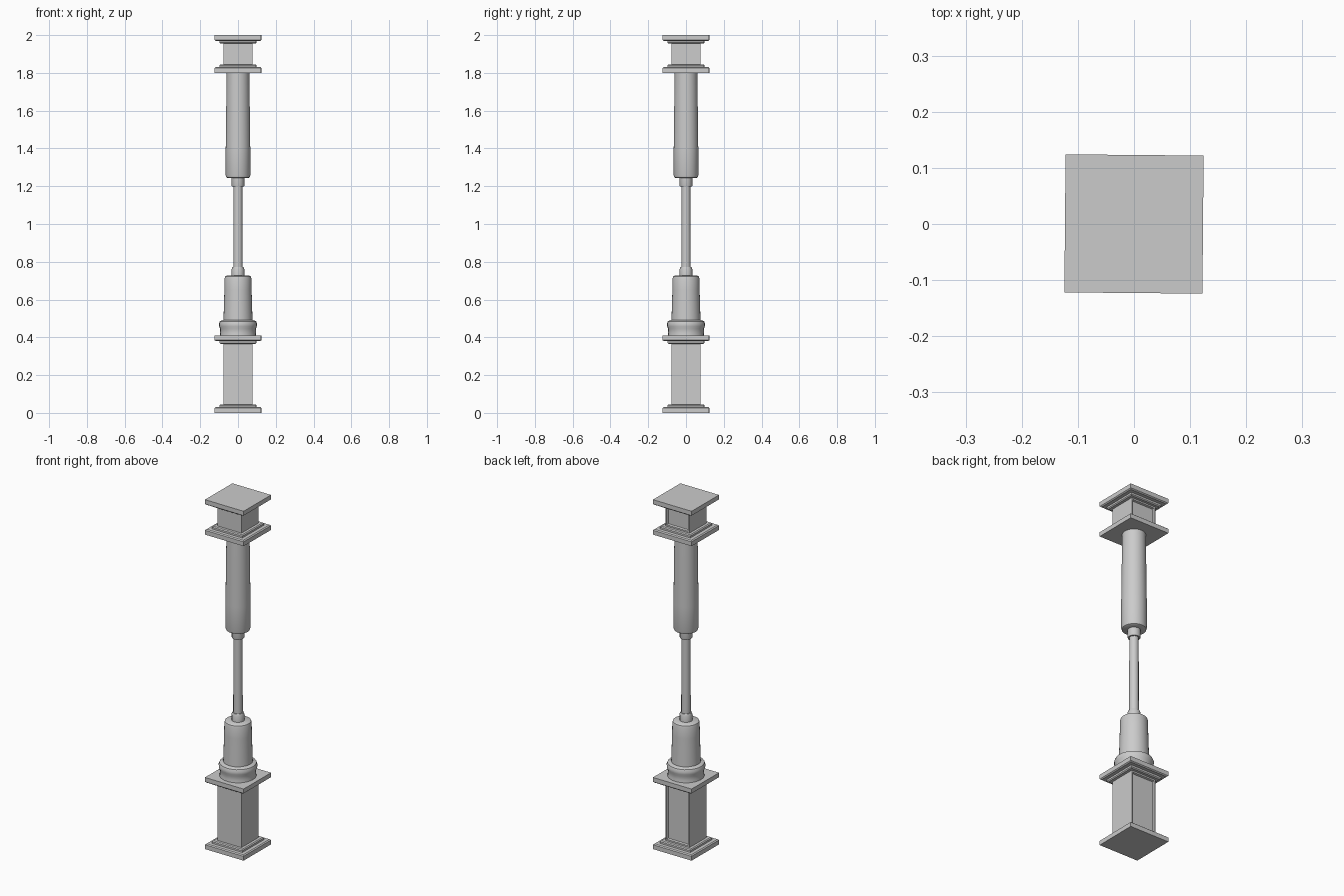
import bpy, bmesh, math
from mathutils import Vector

if "Cube" in bpy.data.objects:
    bpy.data.objects.remove(bpy.data.objects["Cube"])

TWIST = math.radians(-0.5)


def lathe(name, profile, sides, square=False, panel=False):
    """Loft a closed solid from (half-width, z) points, round or square."""
    bm = bmesh.new()
    k = math.sqrt(2) if square else 1.0
    start = TWIST + (math.pi / 4 if square else 0)
    rings = []
    for r, z in profile:
        rings.append([bm.verts.new((r * k * math.cos(start + 2 * math.pi * i / sides),
                                    r * k * math.sin(start + 2 * math.pi * i / sides), z))
                      for i in range(sides)])
    for a, b in zip(rings, rings[1:]):
        for i in range(sides):
            j = (i + 1) % sides
            bm.faces.new((a[i], a[j], b[j], b[i]))
    bm.faces.new(rings[0][::-1])
    bm.faces.new(rings[-1])
    bm.normal_update()
    if panel:
        # recessed panel on the back face
        back = max(bm.faces, key=lambda f: f.normal.dot(Vector((0, 1, 0))))
        bmesh.ops.inset_region(bm, faces=[back], thickness=0.012)
        bmesh.ops.inset_region(bm, faces=[back], thickness=0.005, depth=-0.01)
    mesh = bpy.data.meshes.new(name)
    bm.to_mesh(mesh)
    bm.free()
    ob = bpy.data.objects.new(name, mesh)
    bpy.context.collection.objects.link(ob)
    if not square:
        bpy.ops.object.select_all(action='DESELECT')
        ob.select_set(True)
        bpy.context.view_layer.objects.active = ob
        bpy.ops.object.shade_smooth_by_angle(angle=math.radians(35))
    return ob


def moulding(name, z, up):
    """Square plate with a chamfer and a smaller step; up=1 steps upward."""
    steps = [(0.123, 0), (0.123, 0.025), (0.117, 0.03), (0.097, 0.03),
             (0.097, 0.04), (0.092, 0.045)]
    pts = [(r, z + up * h) for r, h in steps]
    lathe(name, pts if up > 0 else pts[::-1], 4, square=True)


# square pedestal and capital blocks, each between two mouldings
for part, z0, z1 in (("pedestal", 0.0, 0.41), ("capital", 1.80, 2.0)):
    moulding(part + "_lower_moulding", z0, 1)
    moulding(part + "_upper_moulding", z1, -1)
    lathe(part + "_block", [(0.077, z0 + 0.045), (0.077, z1 - 0.045)],
          4, square=True, panel=True)

# flared ring at the foot of the shaft
lathe("foot_ring", [(0.096, 0.41), (0.094, 0.425), (0.095, 0.445), (0.1, 0.458),
                    (0.101, 0.472), (0.096, 0.485), (0.076, 0.493)], 24)

# lower drum
lathe("lower_drum", [(0.077, 0.485), (0.072, 0.65), (0.071, 0.712),
                     (0.068, 0.722), (0.06, 0.727)], 32)

# thin rod with collars
lathe("lower_collar", [(0.034, 0.72), (0.034, 0.76), (0.029, 0.772)], 12)
lathe("rod", [(0.025, 0.76), (0.024, 1.21)], 12)
lathe("upper_collar", [(0.032, 1.198), (0.034, 1.205), (0.034, 1.25)], 12)

# upper drum
lathe("upper_drum", [(0.054, 1.243), (0.062, 1.247), (0.065, 1.257),
                     (0.065, 1.4), (0.060, 1.8)], 32)
